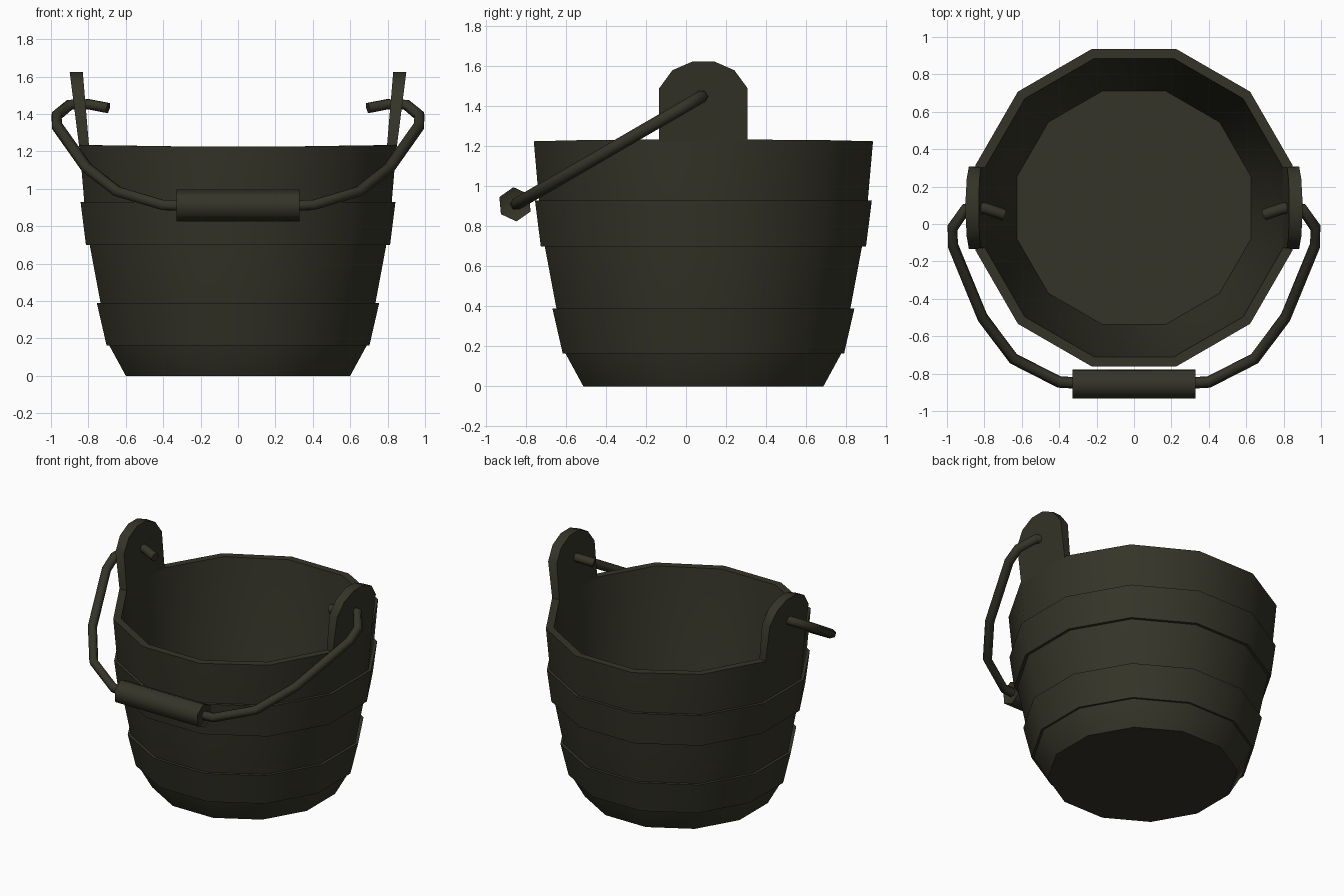
import bpy, bmesh, math
from math import sin, cos, pi, radians

if "Cube" in bpy.data.objects:
    bpy.data.objects.remove(bpy.data.objects["Cube"])

SIDES = 12
CY = 0.087                       # bucket axis in y
FLAT = cos(pi / SIDES)           # flat-to-corner ratio

mat = bpy.data.materials.new("dark olive wood")
mat.diffuse_color = (0.035, 0.034, 0.021, 1)
mat.use_nodes = True
mat.node_tree.nodes["Principled BSDF"].inputs["Base Color"].default_value = mat.diffuse_color


def finish(obj, angle):
    if not obj.data.materials:
        obj.data.materials.append(mat)
    bpy.ops.object.select_all(action='DESELECT')
    obj.select_set(True)
    bpy.context.view_layer.objects.active = obj
    bpy.ops.object.shade_smooth_by_angle(angle=radians(angle))


def make(name, bm, angle=40):
    bmesh.ops.recalc_face_normals(bm, faces=bm.faces)
    me = bpy.data.meshes.new(name)
    bm.to_mesh(me)
    bm.free()
    obj = bpy.data.objects.new(name, me)
    bpy.context.collection.objects.link(obj)
    finish(obj, angle)
    return obj


def lathe(name, profile, closed=False, lift=False):
    """Twelve-sided turning; profile is (flat half-width, z)."""
    bm = bmesh.new()
    rings = []
    for r, z in profile:
        ring = []
        for k in range(SIDES):
            a = 2 * pi * (k + 0.5) / SIDES
            dz = 0.012 * abs(cos(a)) if lift and z > 1.2 else 0
            ring.append(bm.verts.new((r / FLAT * cos(a), CY + r / FLAT * sin(a), z + dz)))
        rings.append(ring)
    pairs = list(zip(rings, rings[1:]))
    if closed:
        pairs.append((rings[-1], rings[0]))
    for lo, hi in pairs:
        for k in range(SIDES):
            n = (k + 1) % SIDES
            bm.faces.new((lo[k], lo[n], hi[n], hi[k]))
    if not closed:
        bm.faces.new(rings[0])
        bm.faces.new(rings[-1])
    return make(name, bm)


# Bucket wall: underside, outside, rim, inside, floor
lathe("bucket_body", [(0.60, 0), (0.69, 0.165), (0.735, 0.39), (0.793, 0.70),
                      (0.822, 0.93), (0.848, 1.222), (0.797, 1.222),
                      (0.74, 0.70), (0.625, 0.12)], lift=True)

# Two hoops
for name, z0, r0, z1, r1 in (("lower_band", 0.163, 0.703, 0.39, 0.755),
                             ("upper_band", 0.70, 0.813, 0.93, 0.842)):
    lathe(name, [(r0 - 0.035, z0), (r0, z0), (r1, z1), (r1 - 0.035, z1)], closed=True)

# Upright ears holding the handle
half = [(0.221, 1.222), (0.221, 1.49), (0.155, 1.58), (0.052, 1.625)]
outline = half + [(-y, z) for y, z in reversed(half)]
for name, s in (("right_ear", 1), ("left_ear", -1)):
    bm = bmesh.new()
    loops = []
    for x0, x1, w in ((0.849, 0.90, 1.0), (0.796, 0.83, 0.975)):
        loops.append([bm.verts.new((s * (x0 + (x1 - x0) * (z - 1.222) / 0.403),
                                    CY + y * w, z)) for y, z in outline])
    a, b = loops
    bm.faces.new(a)
    bm.faces.new(b)
    for i in range(len(a) - 1):      # open at the foot, where it meets the rim
        bm.faces.new((a[i], a[i + 1], b[i + 1], b[i]))
    make(name, bm)

# Wire handle, lying in one tilted plane
side = [(0.695, 0.05), (0.80, 0.085), (0.90, 0.08), (0.97, -0.02), (0.968, -0.115),
        (0.81, -0.50), (0.645, -0.72), (0.40, -0.845), (0.30, -0.85)]
path = side + [(-x, y) for x, y in reversed(side)]
cu = bpy.data.curves.new("wire_handle", 'CURVE')
cu.dimensions = '3D'
cu.bevel_depth = 0.031
cu.bevel_resolution = 1
cu.use_fill_caps = True
sp = cu.splines.new('POLY')
sp.points.add(len(path) - 1)
for p, (x, y) in zip(sp.points, path):
    p.co = (x, y, 1.452 + (y - 0.085) * 0.58, 1)
wire = bpy.data.objects.new("wire_handle", cu)
bpy.context.collection.objects.link(wire)
bpy.context.view_layer.objects.active = wire
wire.select_set(True)
bpy.ops.object.convert(target='MESH')
finish(bpy.context.view_layer.objects.active, 65)

# Six-sided hand grip
bm = bmesh.new()
rings = []
for x, r in ((-0.325, 0.078), (-0.33, 0.086), (0.33, 0.086), (0.325, 0.078)):
    rings.append([bm.verts.new((x, -0.855 + r * cos(pi / 3 * k + radians(95)),
                                0.91 + r * sin(pi / 3 * k + radians(95)))) for k in range(6)])
for a, b in zip(rings, rings[1:]):
    for k in range(6):
        n = (k + 1) % 6
        bm.faces.new((a[k], a[n], b[n], b[k]))
bm.faces.new(rings[0])
bm.faces.new(rings[-1])
make("hand_grip", bm, 65)
